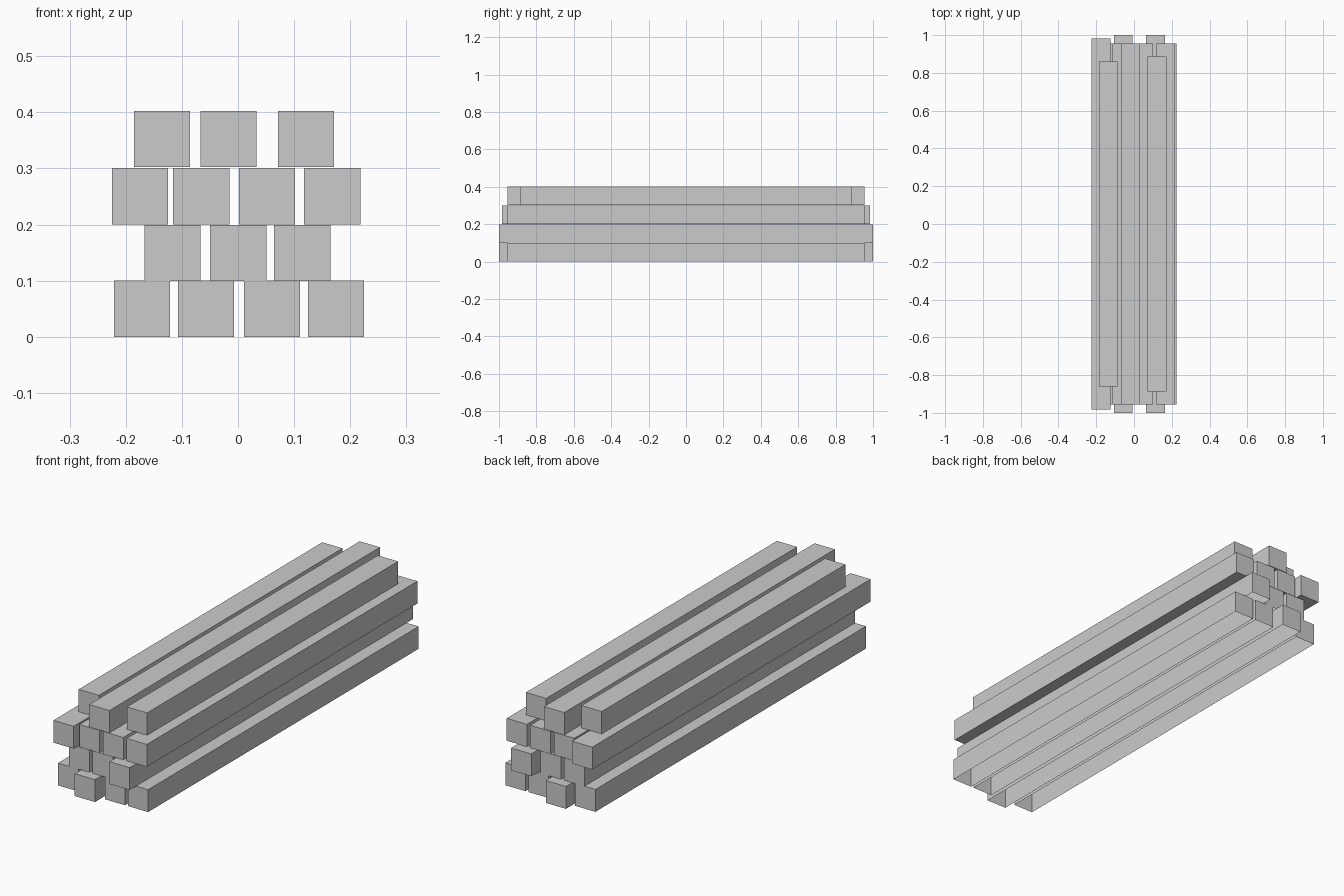
import bpy
import bmesh
from mathutils import Matrix, Vector

if "Cube" in bpy.data.objects:
    bpy.data.objects.remove(bpy.data.objects["Cube"])

BEAM = 0.1        # square section of every beam
STD = 1.91        # usual beam length

# Layers from bottom to top: base height, open underside, beams as (centre x, length)
layers = [
    (0.0, True, [(-0.171, STD), (-0.057, 2.0), (0.0605, STD), (0.1745, STD)]),
    (0.0995, True, [(-0.1165, STD), (0.0005, STD), (0.1145, 2.0)]),
    (0.2005, False, [(-0.1745, 1.965), (-0.0655, STD), (0.0515, STD), (0.168, STD)]),
    (0.3025, False, [(-0.1355, 1.72), (-0.017, STD), (0.121, 1.772)]),
]


def add_beam(name, x, z, length, open_bottom):
    bm = bmesh.new()
    bmesh.ops.create_cube(bm, size=1.0,
                          matrix=Matrix.Diagonal((BEAM, length, BEAM, 1)))
    bm.normal_update()
    if open_bottom:
        under = [f for f in bm.faces if f.normal.z < -0.5]
        bmesh.ops.delete(bm, geom=under, context='FACES_ONLY')
    mesh = bpy.data.meshes.new(name)
    bm.to_mesh(mesh)
    bm.free()
    beam = bpy.data.objects.new(name, mesh)
    beam.location = Vector((x, 0, z + BEAM / 2))
    bpy.context.collection.objects.link(beam)


# Stack of timber beams
for row, (z, open_bottom, beams) in enumerate(layers):
    for col, (x, length) in enumerate(beams):
        add_beam(f"beam_layer{row + 1}_{col + 1}", x, z, length, open_bottom)
